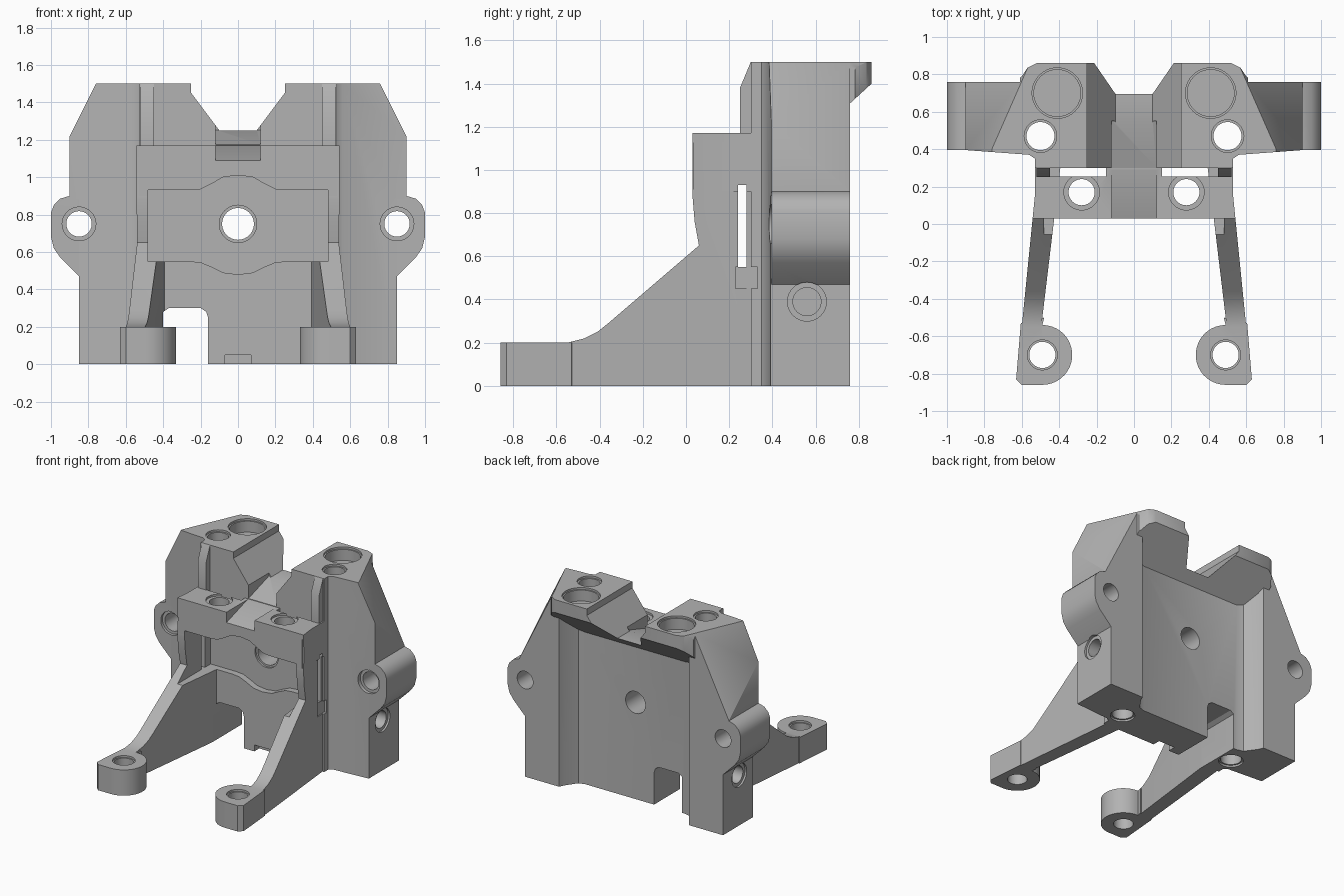
import bpy, bmesh, math
from mathutils import Vector

if "Cube" in bpy.data.objects:
    bpy.data.objects.remove(bpy.data.objects["Cube"])

grey = bpy.data.materials.new("machined_grey")
grey.use_nodes = True
tone = (0.45, 0.45, 0.45, 1)
grey.diffuse_color = tone
grey.node_tree.nodes["Principled BSDF"].inputs["Base Color"].default_value = tone


def prism(name, profile, axis, lo, hi, warp=None, side=1):
    """Extrude a 2D profile along an axis; warp moves points, side mirrors in x."""
    order = {"x": lambda a, b, t: (t, a, b),
             "y": lambda a, b, t: (a, t, b),
             "z": lambda a, b, t: (a, b, t)}[axis]
    bm = bmesh.new()
    rings = []
    for t in (lo, hi):
        ring = []
        for a, b in profile:
            p = Vector(order(a, b, t))
            if warp:
                p = Vector(warp(p))
            p.x *= side
            ring.append(bm.verts.new(p))
        rings.append(ring)
    bm.faces.new(rings[0])
    bm.faces.new(rings[1])
    n = len(profile)
    for i in range(n):
        j = (i + 1) % n
        bm.faces.new((rings[0][i], rings[0][j], rings[1][j], rings[1][i]))
    bmesh.ops.recalc_face_normals(bm, faces=bm.faces)
    mesh = bpy.data.meshes.new(name)
    bm.to_mesh(mesh)
    bm.free()
    mesh.materials.append(grey)
    obj = bpy.data.objects.new(name, mesh)
    bpy.context.collection.objects.link(obj)
    return obj


def box(name, x, y, z):
    return prism(name, [(x[0], y[0]), (x[1], y[0]), (x[1], y[1]), (x[0], y[1])], "z", *z)


def arc(a, b, r, start=0, end=360, n=40):
    last = n if end - start == 360 else n - 1
    return [(a + r * math.cos(math.radians(start + (end - start) * i / last)),
             b + r * math.sin(math.radians(start + (end - start) * i / last)))
            for i in range(n)]


def mirrored(half):
    """Close a half profile (from +x) with its reflection."""
    return half + [(-a, b) for a, b in reversed(half) if a > 0]


def combine(target, tool, mode):
    mod = target.modifiers.new(mode, "BOOLEAN")
    mod.operation, mod.solver, mod.object = mode, "EXACT", tool
    bpy.context.view_layer.objects.active = target
    bpy.ops.object.modifier_apply(modifier=mod.name)
    bpy.data.objects.remove(tool)


def add(tool):
    combine(body, tool, "UNION")


def cut(tool):
    combine(body, tool, "DIFFERENCE")


def hole(a, b, r, axis, lo, hi, rims=(), rim_r=0.09):
    """Bore plus shallow counterbores, each given as a (lo, hi) span."""
    cut(prism("bore", arc(a, b, r), axis, lo, hi))
    for span in rims:
        cut(prism("counterbore", arc(a, b, rim_r), axis, *span))


# Main upright block with stepped flanks
body = prism("bracket_body", mirrored([(0.85, 0), (0.85, 0.88), (0.9, 0.88), (0.9, 1.22),
                                       (0.76, 1.5)]), "y", 0.30, 0.76)

# Recessed middle of the back wall
cut(prism("back_recess", mirrored([(0.59, 0.82), (0.56, 0.765), (0.54, 0.72), (0.48, 0.635),
                                   (0.43, 0.62)]), "z", -0.1, 1.6))

# Rear overhang with sloping underside
add(prism("rear_overhang", [(0.5, 1.18), (0.62, 1.18), (0.86, 1.40), (0.86, 1.5), (0.5, 1.5)],
          "x", -0.61, 0.61))

for s in (1, -1):
    # Step back the wing fronts, slope the shoulders, round the overhang corners
    cut(prism("wing_front", [(0.53, 0.2), (0.53, 0.35), (0.56, 0.37), (1.1, 0.41), (1.1, 0.2)],
              "z", -0.1, 1.6, side=s))
    cut(prism("shoulder", [(0.66, 1.7), (1.16, 0.7), (1.6, 0.7), (1.6, 1.7)], "y", 0.1, 1.0,
              warp=lambda p: (p.x - 0.44 * (p.y - 0.4), p.y, p.z), side=s))
    cut(prism("corner", [(0.63, 0.765), (0.6, 0.79), (0.57, 0.835), (0.5, 0.87), (0.7, 0.9),
                         (0.7, 0.765)], "z", 1, 1.6, side=s))
    # Side ears
    add(prism("side_ear", [(0.7, 0.47), (0.85, 0.47), (0.95, 0.57), (0.985, 0.62), (1, 0.68),
                           (1, 0.81), (0.985, 0.85), (0.95, 0.885), (0.9, 0.9), (0.7, 0.9)],
              "y", 0.395, 0.76, side=s))
    # Side wall running forward into a leg that splays outward
    leg = [(-0.7, 0), (-0.7, 0.2), (-0.55, 0.2), (-0.47, 0.22), (-0.41, 0.25), (-0.36, 0.29),
           (0.06, 0.65), (0.04, 0.76), (0.03, 0.88), (0.035, 1.0), (0.03, 1.17),
           (0.25, 1.17), (0.34, 1.17), (0.34, 0)]
    add(prism("leg", leg, "x", 0, 1, side=s, warp=lambda p: (
        (0.43 - 0.12 * p.y) * (1 - p.x) + (0.545 - 0.1 * p.y) * p.x, p.y, p.z)))
    # Rounded foot pad
    pad = arc(0.49, -0.70, 0.16, 90, 270, 20)
    add(prism("foot_pad", [(0.605, -0.53), (0.48, -0.5)] + pad + [(0.6, -0.86), (0.63, -0.83)],
              "z", 0, 0.2, side=s))
    # Small tab at the tower front
    add(prism("tower_tab", [(0.25, 1.1), (0.25, 1.38), (0.30, 1.5), (0.4, 1.5), (0.4, 1.1)],
              "x", 0.45, 0.52, side=s))

# Front crossbar and the shaped window under it
add(box("crossbar", (-0.53, 0.53), (0.03, 0.32), (0.9, 1.17)))
window = [(0, 1.01), (0.08, 1.0), (0.14, 0.965), (0.2, 0.935), (0.26, 0.93), (0.48, 0.93),
          (0.48, 0.55), (0.26, 0.55), (0.2, 0.545), (0.14, 0.52), (0.08, 0.49), (0, 0.48)]
cut(prism("window", mirrored(window), "y", -0.1, 0.35))

# Valley between the towers with its ramp
cut(prism("valley", mirrored([(0.25, 1.6), (0.25, 1.45), (0.1, 1.25)]), "y", -0.2, 1.0))
cut(prism("ramp", [(0.0, 1.08), (0.55, 1.252), (0.55, 1.3), (0.0, 1.3)], "x", -0.12, 0.12))

for s in (1, -1):
    def span(a, b):
        return (min(a * s, b * s), max(a * s, b * s))
    # Slot behind the crossbar, side slot and its shallow notch
    cut(box("bar_slot", span(0.15, 0.45), (0.255, 0.30), (0.8, 1.3)))
    cut(box("side_slot", span(0.4, 0.7), (0.24, 0.28), (0.55, 0.93)))
    cut(box("side_notch", span(0.51, 0.7), (0.23, 0.33), (0.45, 0.55)))
    # Vertical bores
    hole(0.49 * s, -0.70, 0.07, "z", -0.1, 0.4, [(0.185, 0.4)], 0.08)
    hole(0.28 * s, 0.17, 0.07, "z", 0.8, 1.4, [(1.155, 1.4)], 0.095)
    hole(0.50 * s, 0.47, 0.075, "z", -0.1, 1.6, [(1.485, 1.6), (-0.1, 0.015)], 0.087)
    hole(0.41 * s, 0.70, 0.125, "z", 1.40, 1.6, [(1.485, 1.6)], 0.135)
    # Ear bores and cross bores in the flanks
    hole(0.85 * s, 0.75, 0.068, "y", 0.2, 0.9, [(0.2, 0.415)])
    hole(0.56, 0.39, 0.065, "x", *span(0.62, 1.1), [span(0.835, 1.1)])

# Centre bore, bottom opening and locating notch
hole(0, 0.75, 0.085, "y", 0.2, 0.8, [(0.2, 0.365)], 0.1)
cut(prism("bottom_opening", [(-0.4, -0.1), (-0.4, 0.28), (-0.37, 0.3), (-0.2, 0.3),
                             (-0.17, 0.28), (-0.16, 0.25), (-0.16, -0.1)], "y", 0.2, 0.9))
cut(box("locating_notch", (-0.07, 0.07), (0.2, 0.36), (-0.1, 0.05)))

# Smooth the bores while keeping machined edges crisp
bpy.ops.object.select_all(action="DESELECT")
body.select_set(True)
bpy.context.view_layer.objects.active = body
bpy.ops.object.shade_smooth_by_angle(angle=math.radians(30))
